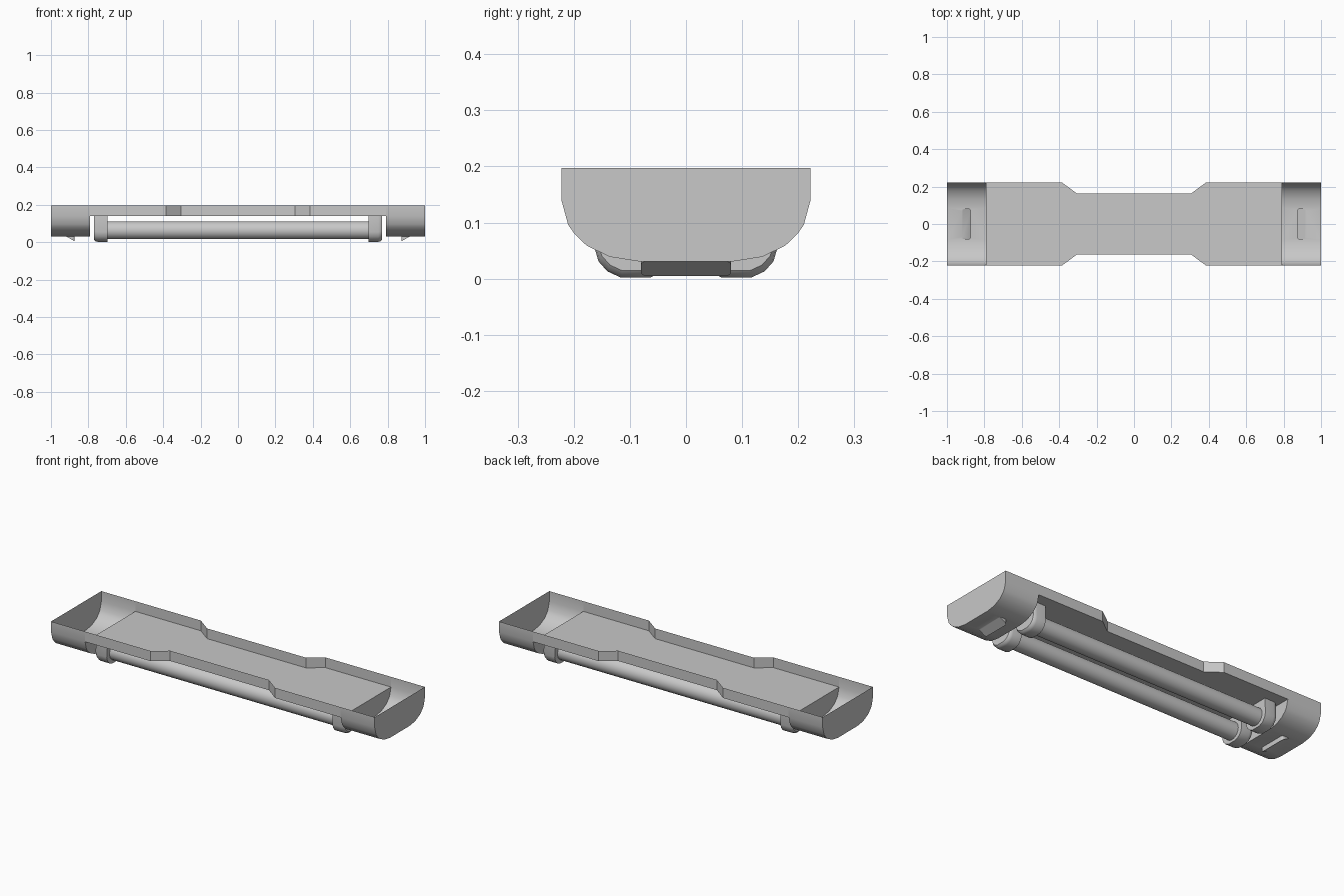
import bpy, bmesh, math

cube = bpy.data.objects.get("Cube")
if cube:
    bpy.data.objects.remove(cube, do_unlink=True)

grey = bpy.data.materials.new("light_grey")
grey.use_nodes = True
colour = (0.58, 0.58, 0.58, 1)
grey.diffuse_color = colour
grey.node_tree.nodes["Principled BSDF"].inputs["Base Color"].default_value = colour

TOP, FLOOR, BOTTOM = 0.197, 0.14, 0.031
INNER, WIDTH = 0.79, 0.222


def finish(bm, name, angle=32):
    bmesh.ops.remove_doubles(bm, verts=bm.verts, dist=0.0002)
    bmesh.ops.recalc_face_normals(bm, faces=bm.faces)
    mesh = bpy.data.meshes.new(name)
    bm.to_mesh(mesh)
    bm.free()
    mesh.materials.append(grey)
    obj = bpy.data.objects.new(name, mesh)
    bpy.context.scene.collection.objects.link(obj)
    bpy.ops.object.select_all(action="DESELECT")
    obj.select_set(True)
    bpy.context.view_layer.objects.active = obj
    bpy.ops.object.shade_smooth_by_angle(angle=math.radians(angle))
    return obj


def loop(bm, points):
    return [bm.verts.new(p) for p in points]


def bridge(bm, a, b, closed=False):
    n = len(a)
    for i in range(n if closed else n - 1):
        j = (i + 1) % n
        bm.faces.new((a[i], a[j], b[j], b[i]))


# Waisted tray: floor sheet and the two side walls
bm = bmesh.new()
half = [(INNER, WIDTH), (0.385, WIDTH), (0.305, 0.163)]
side = half + [(-x, y) for x, y in reversed(half)]
edges = []
for s in (1, -1):
    low = loop(bm, [(x, s * y, FLOOR) for x, y in side])
    high = loop(bm, [(x, s * y, TOP) for x, y in side])
    bridge(bm, low, high)
    edges.append(low)
bm.faces.new(edges[0] + edges[1][::-1])
finish(bm, "tray", 20)

# Open-topped end cups with a sunken sloping slot
half = [(WIDTH, TOP), (WIDTH, FLOOR), (0.21, 0.096), (0.198, 0.079),
        (0.177, 0.059), (0.136, 0.039), (0.085, BOTTOM)]


def slot_outline(s):
    pts = []
    hx, hy, r = 0.0225, 0.08, 0.01
    for k, (cx, cy) in enumerate([(1, 1), (-1, 1), (-1, -1), (1, -1)]):
        for step in range(4):
            a = math.pi / 2 * (k + step / 3)
            pts.append((s * (0.896 + cx * (hx - r) + r * math.cos(a)),
                        cy * (hy - r) + r * math.sin(a)))
    return pts


for s, label in ((1, "left"), (-1, "right")):
    bm = bmesh.new()
    rims = []
    for sy in (1, -1):
        inner = loop(bm, [(s * INNER, sy * y, z) for y, z in half])
        outer = loop(bm, [(s, sy * y, z) for y, z in half])
        bridge(bm, inner, outer)
        rims.append((inner, outer))
    (in_a, out_a), (in_b, out_b) = rims
    bm.faces.new(out_a + out_b[::-1])
    bm.faces.new(in_a[1:] + in_b[:0:-1])
    outline = slot_outline(s)
    mouth = loop(bm, [(x, y, BOTTOM) for x, y in outline])
    pan = loop(bm, [(x, y, BOTTOM - 0.026 * (0.9185 - abs(x)) / 0.045)
                    for x, y in outline])
    frame = [in_a[-1], out_a[-1], out_b[-1], in_b[-1]]
    rim_edges = []
    for ring in (frame, mouth):
        for i, v in enumerate(ring):
            w = ring[(i + 1) % len(ring)]
            rim_edges.append(bm.edges.get((v, w)) or bm.edges.new((v, w)))
    bmesh.ops.triangle_fill(bm, edges=rim_edges, use_beauty=True, normal=(0, 0, 1))
    bridge(bm, mouth, pan, True)
    bm.faces.new(pan)
    finish(bm, label + "_end_cup")

# Rounded lamp holders hanging under the tray
u_half = [(0.07, 0.139), (0.073, 0.055), (0.066, 0.031), (0.05, 0.013), (0.026, 0.002)]
u_shape = u_half + [(-y, z) for y, z in reversed(u_half)]
for s, end in ((1, "left"), (-1, "right")):
    for sy, face in ((-1, "front"), (1, "back")):
        bm = bmesh.new()
        rings = []
        for x, k in ((0.697, 1), (0.75, 1), (0.762, 0.975), (0.77, 0.91)):
            rings.append(loop(bm, [(s * x, sy * 0.09 + y * k, 0.139 + (z - 0.139) * k)
                                   for y, z in u_shape]))
        for a, b in zip(rings, rings[1:]):
            bridge(bm, a, b, True)
        bm.faces.new(rings[0])
        bm.faces.new(rings[-1])
        finish(bm, f"{end}_{face}_lamp_holder", 40)

# Lamp tubes
for sy, face in ((-1, "front"), (1, "back")):
    bm = bmesh.new()
    bmesh.ops.create_cone(bm, cap_ends=True, segments=24, radius1=0.048,
                          radius2=0.048, depth=1.41)
    for v in bm.verts:
        x, y, z = v.co
        v.co = (z, sy * 0.09 + y, 0.064 + x)
    finish(bm, face + "_lamp_tube")
